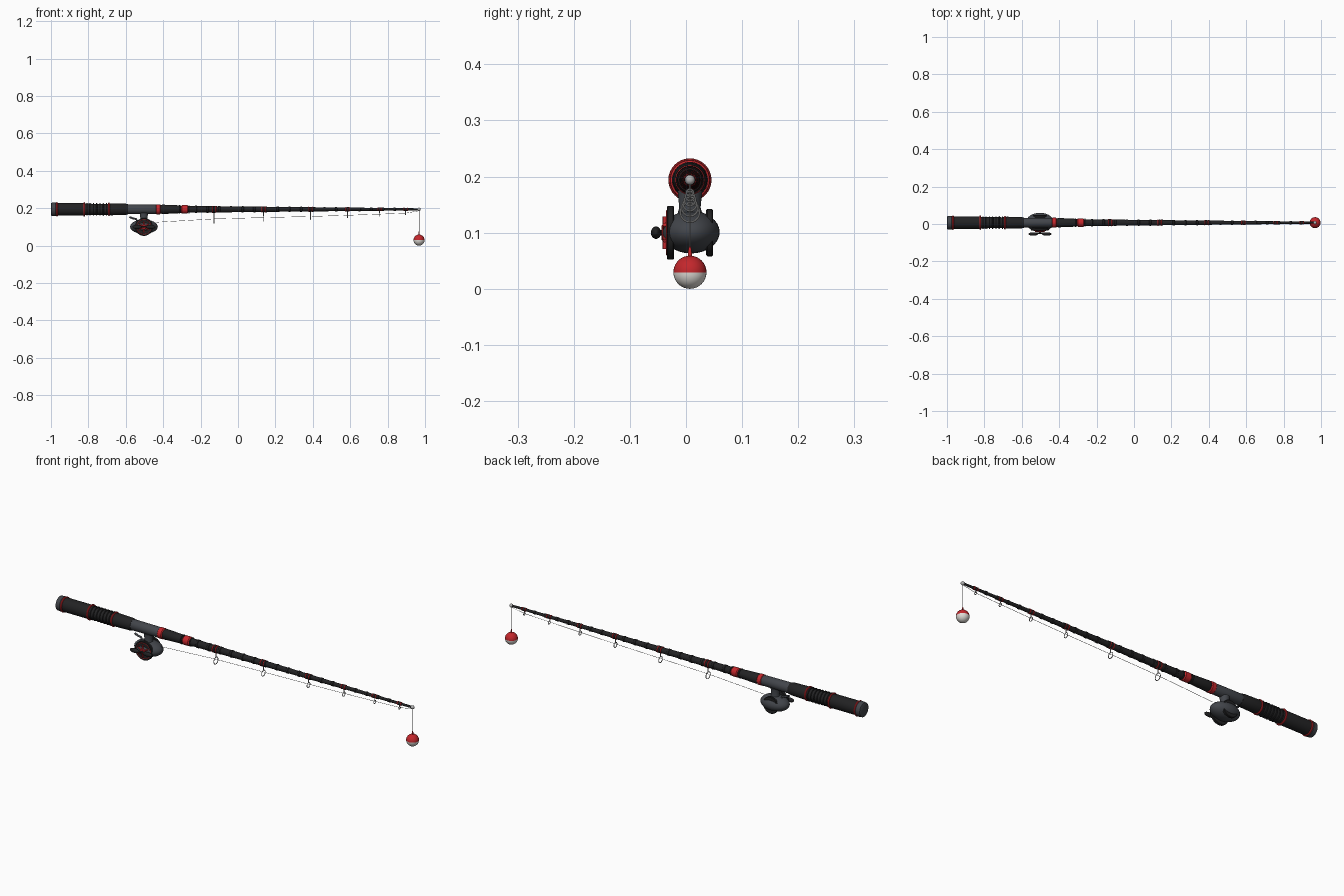
import bpy, math
from mathutils import Vector, Matrix

if "Cube" in bpy.data.objects:
    bpy.data.objects.remove(bpy.data.objects["Cube"])

Y, Z = 0.007, 0.194          # rod axis
RX, RZ = -0.503, 0.1         # reel centre


def mat(name, c):
    m = bpy.data.materials.new(name)
    m.diffuse_color = (*c, 1)
    m.use_nodes = True
    m.node_tree.nodes["Principled BSDF"].inputs["Base Color"].default_value = m.diffuse_color
    return m


BLACK = mat("black", (0.016, 0.016, 0.017))
GREY = mat("charcoal", (0.055, 0.06, 0.07))
RED = mat("red", (0.55, 0.02, 0.025))
SILVER = mat("silver", (0.45, 0.45, 0.45))
WHITE = mat("white", (0.75, 0.72, 0.68))


def finish(o, name, m):
    o.name = name
    o.data.materials.append(m)
    if o.type == 'MESH':
        bpy.ops.object.select_all(action='DESELECT')
        o.select_set(True)
        bpy.context.view_layer.objects.active = o
        bpy.ops.object.shade_smooth_by_angle(angle=math.radians(35))
    return o


def lathe(name, prof, m, origin=(0, Y, Z), axis='X', n=32):
    """Closed solid of revolution from (position, radius) pairs."""
    vs, fs = [], []
    for p, r in prof:
        for i in range(n):
            a = 2 * math.pi * i / n
            vs.append((r * math.cos(a), r * math.sin(a), p))
    for k in range(len(prof) - 1):
        for i in range(n):
            j = (i + 1) % n
            fs.append((k * n + i, k * n + j, (k + 1) * n + j, (k + 1) * n + i))
    fs.append(tuple(reversed(range(n))))
    fs.append(tuple(range((len(prof) - 1) * n, len(prof) * n)))
    me = bpy.data.meshes.new(name)
    me.from_pydata(vs, [], fs)
    rot = {'X': Matrix.Rotation(math.pi / 2, 4, 'Y'),
           'Y': Matrix.Rotation(-math.pi / 2, 4, 'X'), 'Z': Matrix()}[axis]
    me.transform(Matrix.Translation(origin) @ rot)
    o = bpy.data.objects.new(name, me)
    bpy.context.collection.objects.link(o)
    return finish(o, name, m)


def band(name, x, w, r, m):
    b = min(w, r) * 0.2
    h = w / 2
    return lathe(name, [(x - h, r - b), (x - h + b, r), (x + h - b, r), (x + h, r - b)], m)


def torus(name, loc, R, r, m, rot=(0, math.pi / 2, 0)):
    bpy.ops.mesh.primitive_torus_add(location=loc, rotation=rot, major_radius=R,
                                     minor_radius=r, major_segments=32, minor_segments=8)
    return finish(bpy.context.object, name, m)


def ball(name, loc, s, m):
    bpy.ops.mesh.primitive_uv_sphere_add(segments=32, ring_count=16, location=loc)
    bpy.context.object.scale = s
    return finish(bpy.context.object, name, m)


def tube(name, pts, r, m):
    cu = bpy.data.curves.new(name, 'CURVE')
    cu.dimensions = '3D'
    cu.bevel_depth = r
    cu.bevel_resolution = 2
    cu.use_fill_caps = True
    sp = cu.splines.new('POLY')
    sp.points.add(len(pts) - 1)
    for p, q in zip(sp.points, pts):
        p.co = (*q, 1)
    o = bpy.data.objects.new(name, cu)
    bpy.context.collection.objects.link(o)
    return finish(o, name, m)


# handle
lathe("rear_grip", [(-0.99, 0.034), (-0.83, 0.034), (-0.81, 0.03), (-0.7, 0.029),
                    (-0.68, 0.032), (-0.6, 0.03), (-0.588, 0.027)], BLACK)
lathe("butt_cap", [(-1.0, 0.03), (-0.997, 0.035), (-0.975, 0.037), (-0.97, 0.034)], GREY)
for x, r in ((-0.968, 0.034), (-0.822, 0.034), (-0.69, 0.0315)):
    torus("grip_ring", (x, Y, Z), r, 0.0045, RED)
for i in range(7):
    torus("grip_rib", (-0.808 + i * 0.0175, Y, Z), 0.0315, 0.003, BLACK)

# reel seat and foregrip
lathe("reel_seat", [(-0.595, 0.024), (-0.585, 0.026), (-0.44, 0.025), (-0.43, 0.022)], GREY)
band("seat_collar", -0.427, 0.03, 0.0265, RED)
lathe("foregrip", [(-0.415, 0.022), (-0.405, 0.025), (-0.33, 0.022), (-0.305, 0.02)], BLACK)
torus("foregrip_ring", (-0.312, Y, Z), 0.02, 0.0035, BLACK)
band("winding_check", -0.285, 0.038, 0.0225, RED)
torus("check_ring", (-0.262, Y, Z), 0.019, 0.003, BLACK)


# tapered rod
def rod_r(x):
    return 0.018 + (0.0055 - 0.018) * (x + 0.27) / 1.23


lathe("rod", [(-0.31, 0.0185), (-0.27, 0.018), (0.96, 0.0055)], BLACK)
for i in range(19):
    x = -0.225 + i * 0.0625
    band("rod_wrap", x, 0.014, rod_r(x) + 0.002, BLACK)
ball("tip_ball", (0.968, Y, Z), (0.009,) * 3, SILVER)

# line guides
guides = [(-0.128, 0.136, 0.017), (0.137, 0.144, 0.0145), (0.388, 0.151, 0.012),
          (0.585, 0.158, 0.01), (0.757, 0.165, 0.008), (0.896, 0.171, 0.0062)]
for x, z, R in guides:
    torus("guide_ring", (x, Y, z), R, 0.0018, SILVER)
    tube("guide_stem", [(x, Y, z + R), (x, Y, Z - rod_r(x) * 0.8)], 0.002, SILVER)
    for dx in (-0.009, 0.009):
        band("guide_wrap", x + dx, 0.006, rod_r(x) + 0.0025, RED)
    band("guide_foot", x, 0.014, rod_r(x) + 0.0022, BLACK)

# fishing line
tube("line", [(-0.435, Y, 0.125)] + [(x, Y, z + R * 0.4) for x, z, R in guides]
     + [(0.968, Y, Z - 0.008)], 0.0009, SILVER)
tube("drop_line", [(0.968, Y, Z), (0.968, Y, 0.06)], 0.0011, SILVER)

# bobber: white lower half, red upper half
B = 0.0295
arc = [(B - B * math.cos(t * math.pi / 20), max(B * math.sin(t * math.pi / 20), 0.0002))
       for t in range(21)]
lathe("bobber_bottom", arc[:11], WHITE, (0.968, Y, 0), 'Z')
lathe("bobber_top", arc[10:], RED, (0.968, Y, 0), 'Z')
lathe("bobber_stem", [(0.056, 0.004), (0.07, 0.003), (0.075, 0.0015)], RED, (0.968, Y, 0), 'Z', 16)

# reel body
ball("reel_body", (RX, Y + 0.002, RZ + 0.001), (0.074, 0.051, 0.038), GREY)
lathe("reel_foot", [(0.12, 0.026), (0.145, 0.019), (0.175, 0.022)], GREY, (RX, Y, 0), 'Z')


def disc(name, y0, y1, r, m):
    b = 0.002
    return lathe(name, [(y0, r - b), (y0 + b, r), (y1 - b, r), (y1, r - b)], m, (RX, 0, RZ), 'Y', 40)


disc("crank_side_plate", -0.034, -0.021, 0.048, BLACK)
disc("far_side_plate", 0.036, 0.048, 0.042, BLACK)
disc("drag_hub", -0.044, -0.03, 0.014, RED)

# star drag
for i in range(6):
    a = math.radians(30 + 60 * i)
    d = Vector((math.cos(a), 0, math.sin(a)))
    c = Vector((RX, -0.038, RZ))
    tube("star_arm", [c + d * 0.008, c + d * 0.029], 0.0036, RED)
torus("plate_trim", (RX, -0.034, RZ), 0.039, 0.0015, RED, (math.pi / 2, 0, 0))

# crank with two paddle knobs
tube("crank_axle", [(RX, -0.03, RZ), (RX, -0.052, RZ)], 0.005, BLACK)
tube("crank_bar", [(RX - 0.037, -0.05, RZ), (RX + 0.037, -0.05, RZ)], 0.004, BLACK)
for s in (-1, 1):
    ball("crank_knob", (RX + s * 0.036, -0.0535, RZ), (0.026, 0.009, 0.011), BLACK)

# thumb lever behind the spool
tube("thumb_lever", [(-0.535, Y, 0.125), (-0.545, Y, 0.142), (-0.56, Y, 0.145), (-0.58, Y, 0.153)],
     0.005, GREY)
